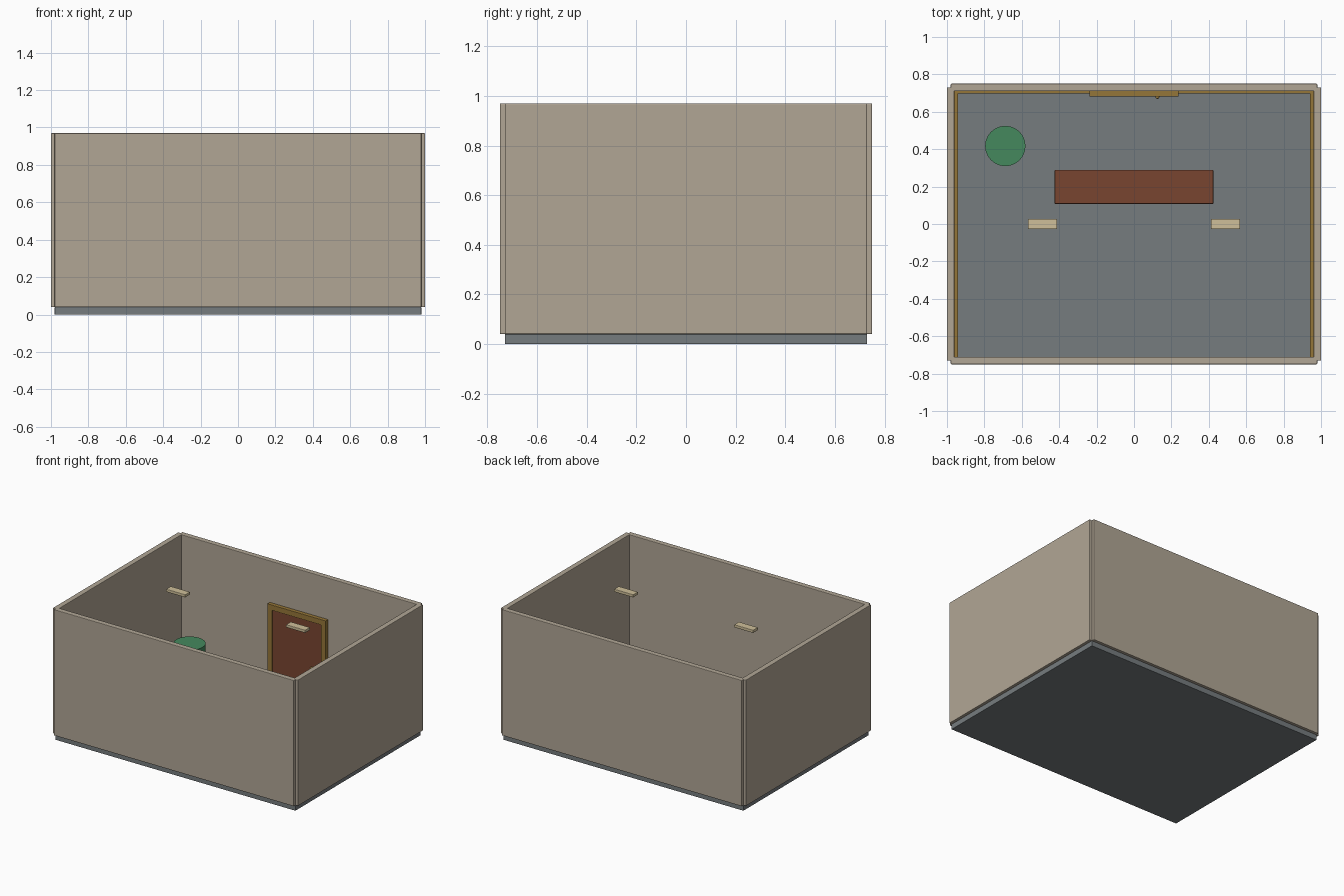
import bpy

if "Cube" in bpy.data.objects:
    bpy.data.objects.remove(bpy.data.objects["Cube"])


def material(name, rgb):
    m = bpy.data.materials.new(name)
    m.diffuse_color = (*rgb, 1)
    m.use_nodes = True
    m.node_tree.nodes["Principled BSDF"].inputs["Base Color"].default_value = m.diffuse_color
    return m


PLASTER = material("plaster", (0.44, 0.38, 0.30))
STONE = material("stone", (0.18, 0.20, 0.21))
TRIM = material("trim", (0.30, 0.18, 0.04))
WOOD = material("wood", (0.19, 0.06, 0.03))
GREEN = material("green", (0.06, 0.25, 0.11))
LAMP = material("lamp", (0.62, 0.52, 0.32))
BRASS = material("brass", (0.45, 0.28, 0.07))


def finish(name, mat, bevel):
    ob = bpy.context.object
    ob.name = name
    ob.data.materials.append(mat)
    if bevel:
        b = ob.modifiers.new("Bevel", 'BEVEL')
        b.width = bevel
        b.segments = 2
    return ob


def box(name, x, y, z, mat, bevel=0.004):
    """Box from (min, max) ranges along each axis."""
    spans = (x, y, z)
    bpy.ops.mesh.primitive_cube_add(size=1, location=[(a + b) / 2 for a, b in spans])
    bpy.context.object.scale = [b - a for a, b in spans]
    bpy.ops.object.transform_apply(location=False, rotation=False, scale=True)
    return finish(name, mat, bevel)


def mirrored_range(side, a, b):
    return tuple(sorted((side * a, side * b)))


FLOOR = 0.04
TOP = 0.97

# Floor slab
box("floor", (-0.98, 0.98), (-0.73, 0.73), (0, FLOOR), STONE, 0.002)

# Walls centred on the slab edges
for side, lr, fb in ((-1, "left", "front"), (1, "right", "back")):
    box(lr + "_wall", mirrored_range(side, 0.96, 1.0), (-0.73, 0.73), (FLOOR, TOP), PLASTER)
    box(fb + "_wall", (-0.98, 0.98), mirrored_range(side, 0.71, 0.75), (FLOOR, TOP), PLASTER)
    # Side skirting boards
    box(lr + "_skirting", mirrored_range(side, 0.941, 0.962), (-0.714, 0.714),
        (FLOOR, 0.08), TRIM, 0.002)
    # Door jambs
    box(lr + "_door_jamb", mirrored_range(side, 0.20, 0.238), (0.682, 0.715),
        (FLOOR, 0.664), TRIM, 0.002)
    # Hanging lamps
    box(lr + "_ceiling_lamp", mirrored_range(side, 0.412, 0.568), (-0.028, 0.028),
        (0.934, 0.955), LAMP, 0.003)
box("back_skirting", (-0.955, 0.955), (0.697, 0.714), (FLOOR, 0.08), TRIM, 0.002)

# Door with header and knob
box("door_header", (-0.238, 0.238), (0.682, 0.715), (0.624, 0.664), TRIM, 0.002)
box("door_panel", (-0.202, 0.202), (0.690, 0.715), (FLOOR, 0.626), WOOD, 0.002)
bpy.ops.mesh.primitive_uv_sphere_add(segments=16, ring_count=8, radius=0.011,
                                     location=(0.125, 0.68, 0.285))
finish("door_knob", BRASS, 0)
bpy.ops.object.shade_smooth()

# Long counter
box("counter", (-0.425, 0.425), (0.107, 0.29), (FLOOR, 0.34), WOOD, 0.006)

# Green barrel
bpy.ops.mesh.primitive_cylinder_add(vertices=24, radius=0.108, depth=0.353 - FLOOR,
                                    location=(-0.688, 0.417, (0.353 + FLOOR) / 2))
finish("barrel", GREEN, 0)
bpy.ops.object.shade_smooth_by_angle()
